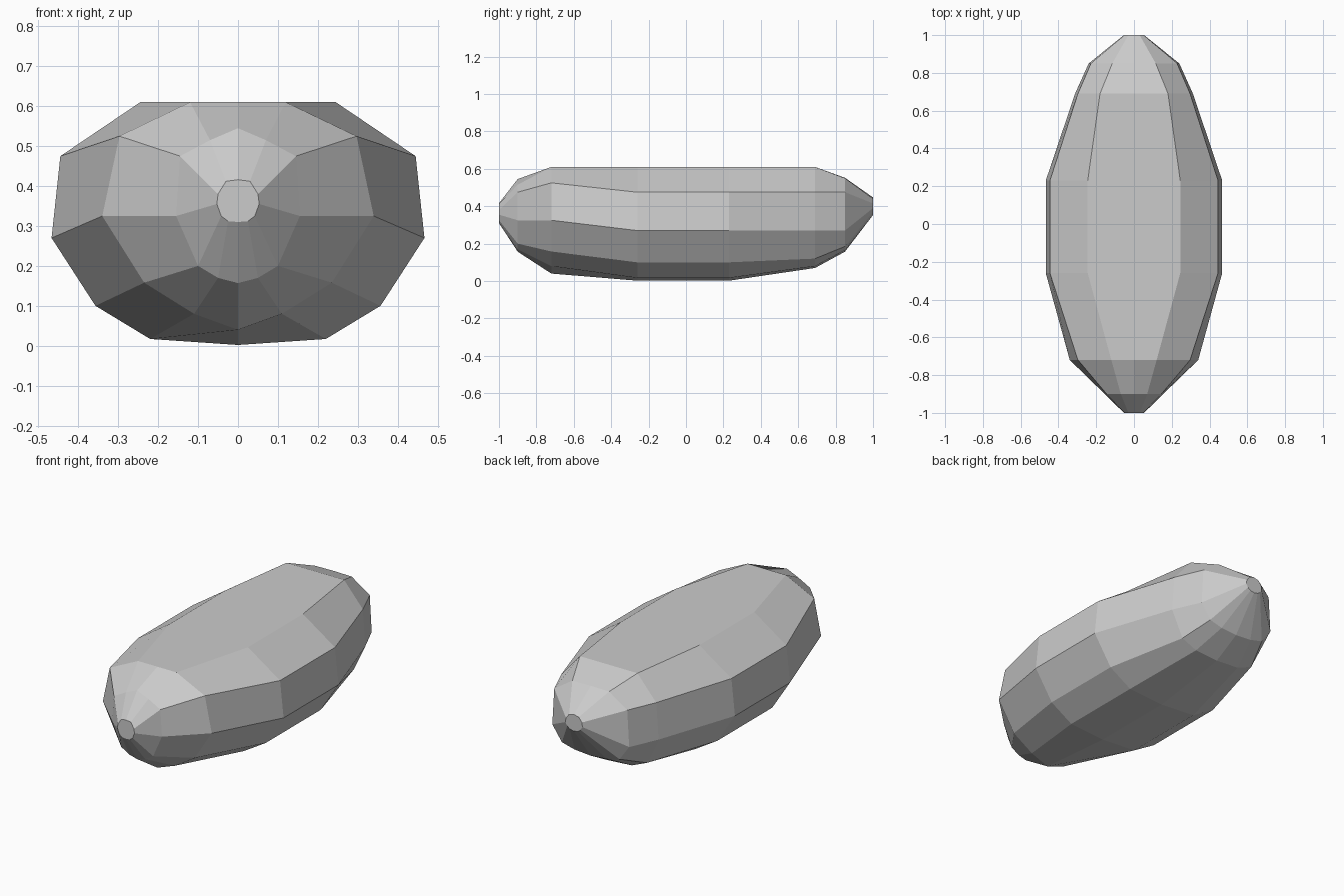
import bpy, bmesh

if "Cube" in bpy.data.objects:
    bpy.data.objects.remove(bpy.data.objects["Cube"])

# Right half of the main cross-section, top centre to bottom centre (x, z)
middle = [(0, .61), (.245, .61), (.445, .475), (.467, .27), (.357, .1), (.22, .017), (0, .002)]

# Half cross-sections along the body, front to back
sections = [
    (-1.0, [(0, .416), (.03, .412), (.05, .38), (.053, .355), (.042, .325), (.025, .312), (0, .31)]),
    (-.9, [(0, .545), (.07, .515), (.145, .475), (.155, .325), (.1, .2), (.05, .17), (0, .157)]),
    (-.72, [(0, .61), (.12, .61), (.297, .525), (.34, .325), (.235, .158), (.11, .08), (0, .04)]),
    (-.26, middle),
    (.23, middle),
    (.69, [(0, .61), (.18, .61), (.297, .475), (.312, .27), (.24, .12), (.145, .08), (0, .07)]),
    (.85, [(0, .552), (.115, .55), (.228, .475), (.24, .27), (.18, .185), (.1, .165), (0, .157)]),
    (1.0, [(0, .447), (.03, .44), (.05, .415), (.053, .39), (.042, .37), (.025, .358), (0, .353)]),
]


def full_ring(bm, y, half):
    """Mirror a half section into a closed ring of vertices."""
    points = half + [(-x, z) for x, z in half[-2:0:-1]]
    return [bm.verts.new((x, y, z)) for x, z in points]


# Faceted body: rings joined lengthwise, with flat tips
bm = bmesh.new()
rings = [full_ring(bm, y, half) for y, half in sections]
n = len(rings[0])
for a, b in zip(rings, rings[1:]):
    for i in range(n):
        j = (i + 1) % n
        bm.faces.new((a[i], a[j], b[j], b[i]))
bm.faces.new(rings[0])
bm.faces.new(rings[-1])
bmesh.ops.recalc_face_normals(bm, faces=bm.faces)

mesh = bpy.data.meshes.new("body")
bm.to_mesh(mesh)
bm.free()
body = bpy.data.objects.new("body", mesh)
bpy.context.collection.objects.link(body)
